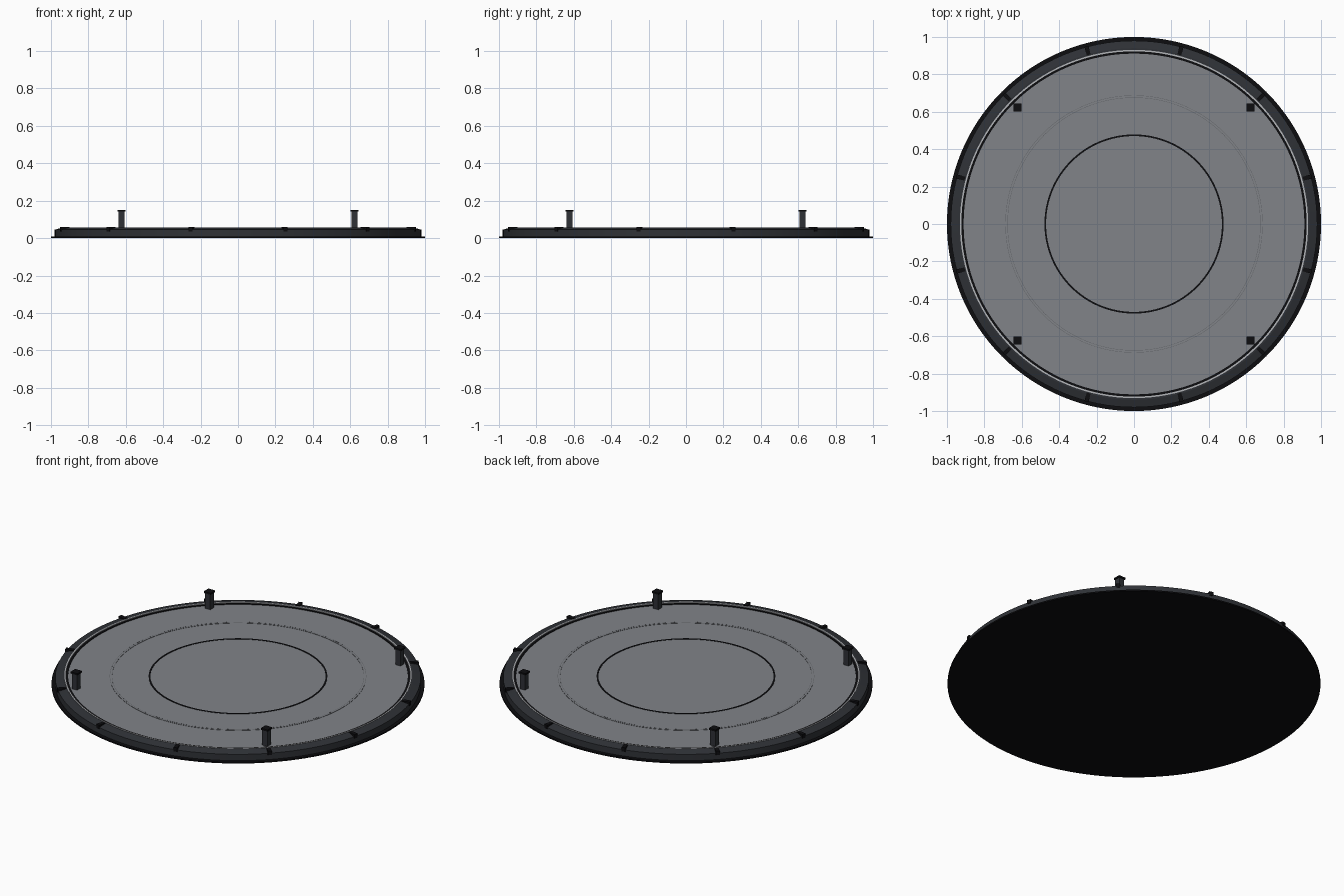
import bpy, bmesh, math
from mathutils import Matrix, Vector

if "Cube" in bpy.data.objects:
    bpy.data.objects.remove(bpy.data.objects["Cube"])

SEG = 128


def material(name, rgb):
    m = bpy.data.materials.new(name)
    m.diffuse_color = (*rgb, 1)
    m.use_nodes = True
    m.node_tree.nodes["Principled BSDF"].inputs["Base Color"].default_value = m.diffuse_color
    return m


BLACK = material("black", (0.004, 0.004, 0.005))
DARK = material("dark_metal", (0.028, 0.031, 0.037))
DECK = material("deck_grey", (0.22, 0.23, 0.25))
LINE = material("line_grey", (0.12, 0.125, 0.135))
LIGHT = material("light_trim", (0.45, 0.46, 0.48))


def finish(bm, name, mat, smooth=False):
    bmesh.ops.recalc_face_normals(bm, faces=bm.faces)
    me = bpy.data.meshes.new(name)
    bm.to_mesh(me)
    bm.free()
    me.materials.append(mat)
    ob = bpy.data.objects.new(name, me)
    bpy.context.collection.objects.link(ob)
    if smooth:
        bpy.ops.object.select_all(action='DESELECT')
        ob.select_set(True)
        bpy.context.view_layer.objects.active = ob
        bpy.ops.object.shade_smooth_by_angle(angle=math.radians(12))
    return ob


def lathe(name, profile, mat):
    """Revolve a closed (radius, z) profile around z."""
    bm = bmesh.new()
    rings = [[bm.verts.new((r * math.cos(a), r * math.sin(a), z))
              for a in (2 * math.pi * i / SEG for i in range(SEG))]
             for r, z in profile]
    for k, ring in enumerate(rings):
        nxt = rings[(k + 1) % len(rings)]
        for i in range(SEG):
            j = (i + 1) % SEG
            bm.faces.new((ring[i], ring[j], nxt[j], nxt[i]))
    return finish(bm, name, mat, True)


def band(name, r0, r1, z0, z1, mat):
    return lathe(name, [(r0, z0), (r1, z0), (r1, z1), (r0, z1)], mat)


def disc(name, r, z0, z1, mat):
    bm = bmesh.new()
    bmesh.ops.create_cone(bm, cap_ends=True, segments=SEG, radius1=r, radius2=r,
                          depth=z1 - z0, matrix=Matrix.Translation((0, 0, (z0 + z1) / 2)))
    return finish(bm, name, mat, True)


def box(name, size, loc, mat, angle=0):
    bm = bmesh.new()
    bmesh.ops.create_cube(bm, size=1)
    bmesh.ops.scale(bm, vec=size, verts=bm.verts)
    bmesh.ops.transform(bm, matrix=Matrix.Rotation(angle, 4, 'Z') @ Matrix.Translation(Vector(loc)),
                        verts=bm.verts)
    return finish(bm, name, mat)


# base plate and walking deck
disc("base_plate", 1.0, 0.0, 0.008, BLACK)
disc("deck", 0.93, 0.008, 0.05, DECK)

# chamfered outer rim
lathe("rim", [(0.925, 0.008), (0.98, 0.008), (0.98, 0.045), (0.94, 0.056), (0.925, 0.056)], DARK)

# trim rings and deck markings
band("rim_light_trim", 0.923, 0.931, 0.045, 0.0575, LIGHT)
band("deck_edge_seam", 0.911, 0.923, 0.045, 0.053, BLACK)
band("outer_marking", 0.676, 0.687, 0.045, 0.0512, DECK)
for r in (0.675, 0.686):
    band("outer_marking_line", r, r + 0.002, 0.045, 0.0515, LINE)
band("inner_marking", 0.470, 0.479, 0.045, 0.052, BLACK)

# twelve joint bars around the rim
for i in range(12):
    box("rim_joint", (0.047, 0.022, 0.024), (0.9595, 0, 0.047), BLACK,
        math.radians(15 + 30 * i))

# four corner posts with caps
for sx in (-1, 1):
    for sy in (-1, 1):
        x, y = sx * 0.623, sy * 0.623
        box("post", (0.034, 0.034, 0.096), (x, y, 0.094), DARK)
        box("post_cap", (0.044, 0.044, 0.010), (x, y, 0.146), BLACK)
